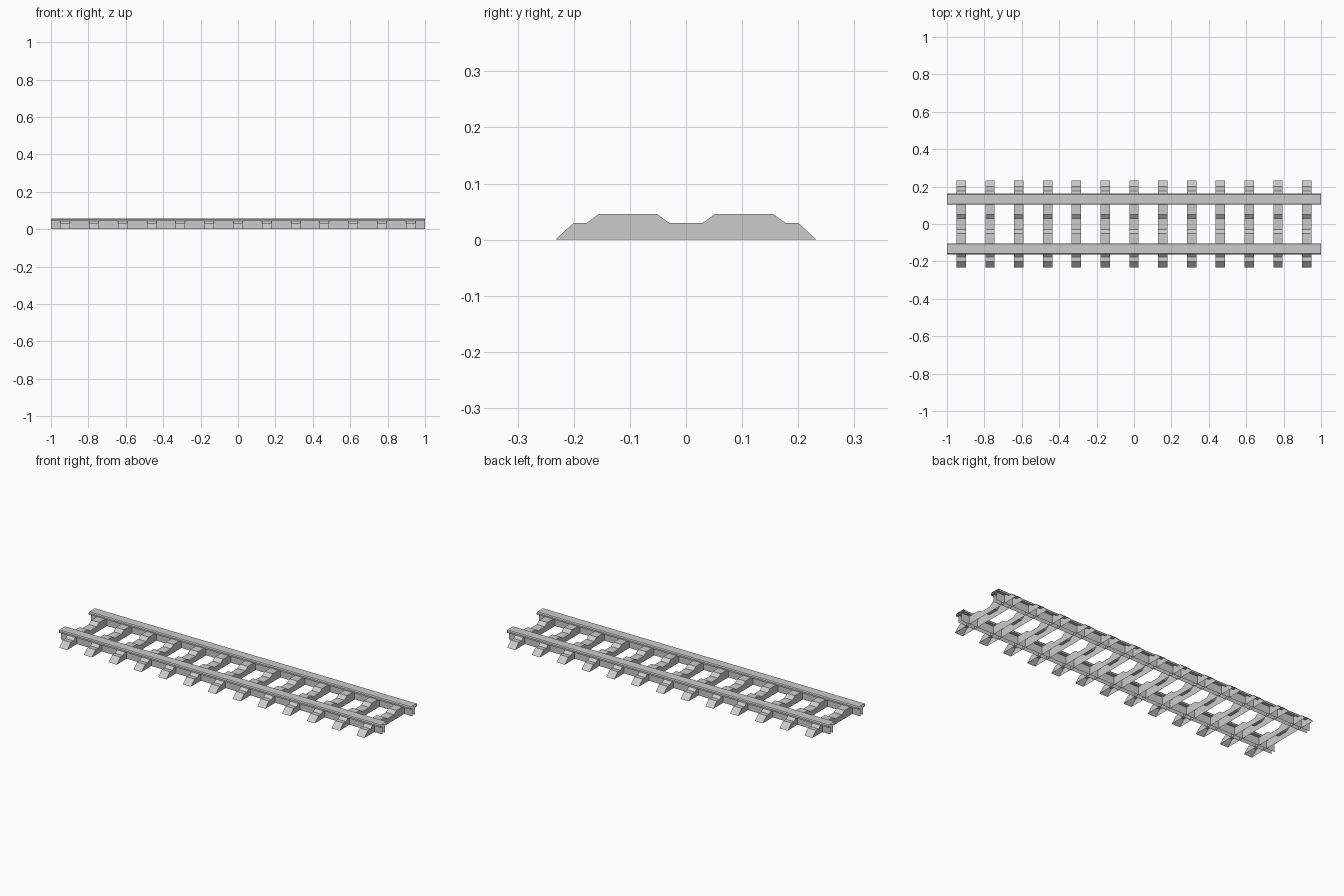
import bpy

if "Cube" in bpy.data.objects:
    bpy.data.objects.remove(bpy.data.objects["Cube"])


def sheet(name, profile, x0, x1, side_walls=False):
    """Sweep an open (y, z) profile along x; optionally fill the two side walls."""
    n = len(profile)
    verts = [(x, y, z) for x in (x0, x1) for y, z in profile]
    faces = [(i + 1, i, i + n, i + 1 + n) for i in range(n - 1)]
    if side_walls:
        faces += [tuple(range(n)), tuple(range(2 * n - 1, n - 1, -1))]
    mesh = bpy.data.meshes.new(name)
    mesh.from_pydata(verts, [], faces)
    mesh.update()
    obj = bpy.data.objects.new(name, mesh)
    bpy.context.collection.objects.link(obj)
    return obj


# Sleepers: stepped pressed shells, open underneath
half = [(0.233, 0), (0.2, 0.03), (0.177, 0.03), (0.155, 0.046), (0.052, 0.046), (0.03, 0.03)]
sleeper_profile = [(-y, z) for y, z in half] + half[::-1]
COUNT, SPACING, HALF_WIDTH = 13, 0.154, 0.025
for i in range(COUNT):
    x = (i - (COUNT - 1) / 2) * SPACING
    sheet(f"sleeper_{i + 1}", sleeper_profile, x - HALF_WIDTH, x + HALF_WIDTH, True)

# Rails: hollow web with a wider chamfered head, open at the ends and bottom
rail_half = [(0.012, 0), (0.012, 0.044), (0.03, 0.044), (0.03, 0.053), (0.025, 0.058)]
for side, name in ((-1, "front_rail"), (1, "back_rail")):
    c = side * 0.133
    profile = [(c - y, z) for y, z in rail_half] + [(c + y, z) for y, z in rail_half[::-1]]
    sheet(name, profile, -1, 1)
